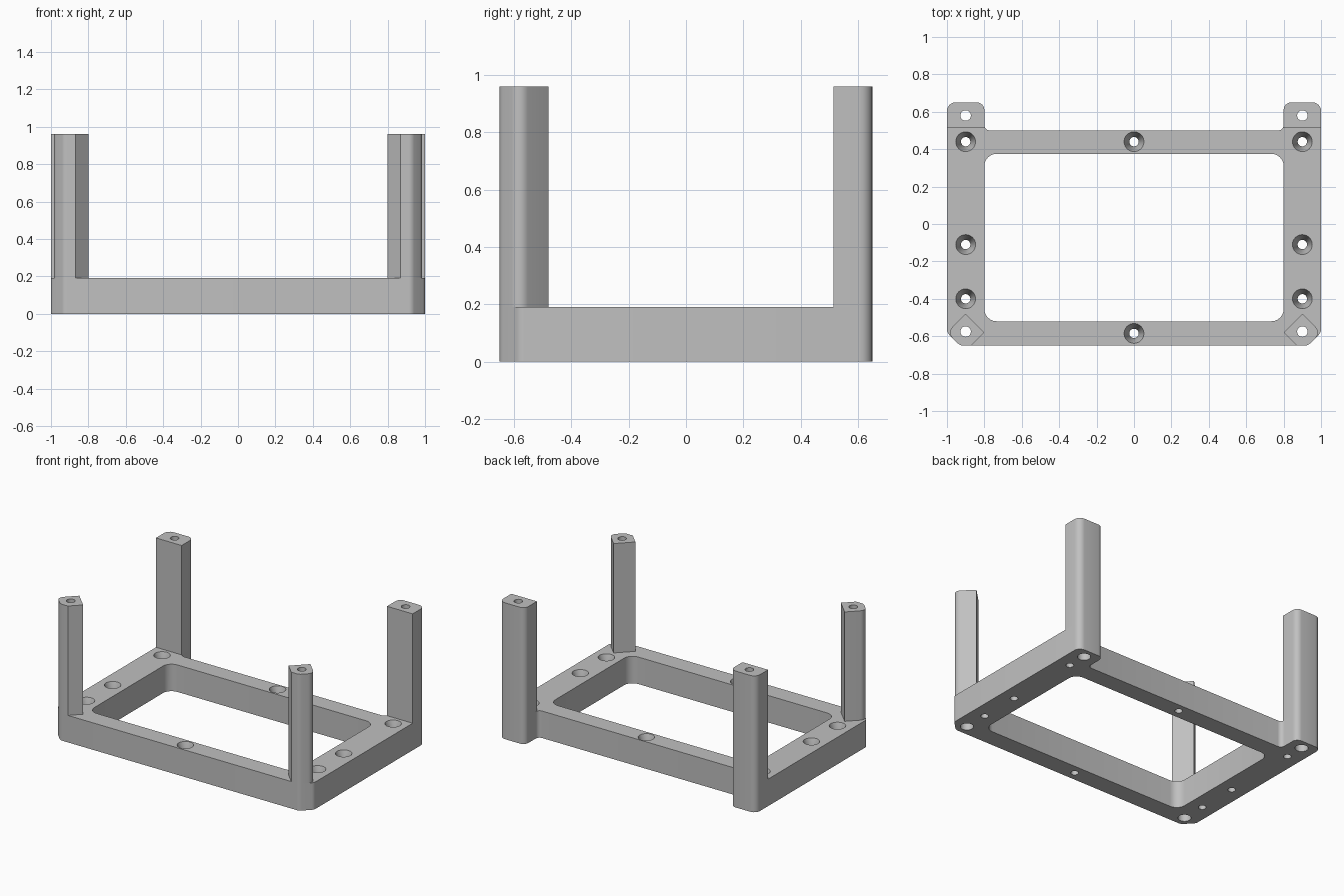
import bpy, bmesh, math
from mathutils import Vector

cube = bpy.data.objects.get("Cube")
if cube:
    bpy.data.objects.remove(cube, do_unlink=True)

BASE_TOP, POST_TOP = 0.19, 0.96

grey = bpy.data.materials.new("light grey")
grey.use_nodes = True
COLOUR = (0.53, 0.53, 0.53, 1)
grey.diffuse_color = COLOUR
grey.node_tree.nodes["Principled BSDF"].inputs["Base Color"].default_value = COLOUR


def make_object(name, bm):
    bmesh.ops.recalc_face_normals(bm, faces=bm.faces)
    mesh = bpy.data.meshes.new(name)
    bm.to_mesh(mesh)
    bm.free()
    mesh.materials.append(grey)
    obj = bpy.data.objects.new(name, mesh)
    bpy.context.collection.objects.link(obj)
    return obj


def rounded(points, steps=6):
    """Outline from (x, y, corner radius) with true arcs at the corners."""
    out = []
    for i, (x, y, r) in enumerate(points):
        p = Vector((x, y))
        if r == 0:
            out.append(p)
            continue
        a = (Vector(points[i - 1][:2]) - p).normalized()
        b = (Vector(points[(i + 1) % len(points)][:2]) - p).normalized()
        half = a.angle(b) / 2
        centre = p + (a + b).normalized() * (r / math.sin(half))
        tangent = r / math.tan(half)
        start, end = p + a * tangent - centre, p + b * tangent - centre
        sweep = start.angle(end)
        for k in range(steps + 1):
            t = k / steps
            arc = start * math.sin((1 - t) * sweep) + end * math.sin(t * sweep)
            out.append(centre + arc / math.sin(sweep))
    return out


def prism(name, points, z0, z1):
    bm = bmesh.new()
    face = bm.faces.new([bm.verts.new((p.x, p.y, z0)) for p in rounded(points)])
    top = bmesh.ops.extrude_face_region(bm, geom=[face])["geom"]
    verts = [v for v in top if isinstance(v, bmesh.types.BMVert)]
    bmesh.ops.translate(bm, verts=verts, vec=(0, 0, z1 - z0))
    return make_object(name, bm)


def mirror(points):
    return [(-x, y, r) for x, y, r in reversed(points)]


def hole_cutter(name, centres, profile, sides=32):
    """Stepped round cutters; profile is (radius, z) from bottom to top."""
    bm = bmesh.new()
    for cx, cy in centres:
        rings = []
        for r, z in profile:
            rings.append([bm.verts.new((cx + r * math.cos(math.tau * k / sides),
                                        cy + r * math.sin(math.tau * k / sides), z))
                          for k in range(sides)])
        for low, high in zip(rings, rings[1:]):
            for k in range(sides):
                n = (k + 1) % sides
                bm.faces.new((low[k], low[n], high[n], high[k]))
        bm.faces.new(rings[0][::-1])
        bm.faces.new(rings[-1])
    obj = make_object(name, bm)
    obj.hide_render = True
    return obj


def finish(obj, cutters):
    bpy.ops.object.select_all(action="DESELECT")
    bpy.context.view_layer.objects.active = obj
    obj.select_set(True)
    for cutter in cutters:
        mod = obj.modifiers.new("cut", "BOOLEAN")
        mod.operation, mod.solver, mod.object = "DIFFERENCE", "EXACT", cutter
        bpy.ops.object.modifier_apply(modifier=mod.name)
    bpy.ops.object.shade_smooth_by_angle(angle=math.radians(28))


# Base outline: chamfered front corners and rounded tabs at the back
half = [(0.93, -0.65, 0.04), (1, -0.58, 0.04), (1, 0.65, 0.045),
        (0.8, 0.65, 0.04), (0.8, 0.5, 0.03)]
base = prism("base_frame", half + mirror(half), 0, BASE_TOP)

# Cutters: central opening, countersunk screw holes, stepped post bores
inner = [(0.8, -0.52, 0.065), (0.8, 0.375, 0.065)]
opening = prism("opening_cutter", inner + mirror(inner), -0.1, 0.3)
opening.hide_render = True

screw_spots = [(0, 0.44), (0, -0.585)]
screw_spots += [(s * 0.9, y) for s in (-1, 1) for y in (0.44, -0.11, -0.4)]
screws = hole_cutter("screw_cutter", screw_spots,
                     [(0.025, -0.05), (0.025, 0.1), (0.053, BASE_TOP), (0.053, 0.25)])
post_spots = [(s * 0.9, y) for s in (-1, 1) for y in (0.58, -0.575)]
bores = hole_cutter("bore_cutter", post_spots,
                    [(0.042, -0.05), (0.042, 0.14), (0.028, 0.14), (0.028, 1.05)])
finish(base, [opening, screws, bores])

# Corner posts: pointed five-sided ones in front, rounded blocks behind
front = [(0.93, -0.65, 0.04), (1, -0.58, 0.04), (0.9, -0.48, 0),
         (0.8, -0.58, 0), (0.87, -0.65, 0)]
back = [(0.8, 0.515, 0), (1, 0.515, 0), (1, 0.65, 0.045), (0.8, 0.65, 0.04)]
for place, outline in (("front", front), ("back", back)):
    for side, points in (("left", outline), ("right", mirror(outline))):
        post = prism(f"{place}_{side}_post", points, BASE_TOP, POST_TOP)
        finish(post, [bores])

for cutter in (opening, screws, bores):
    bpy.data.objects.remove(cutter, do_unlink=True)
